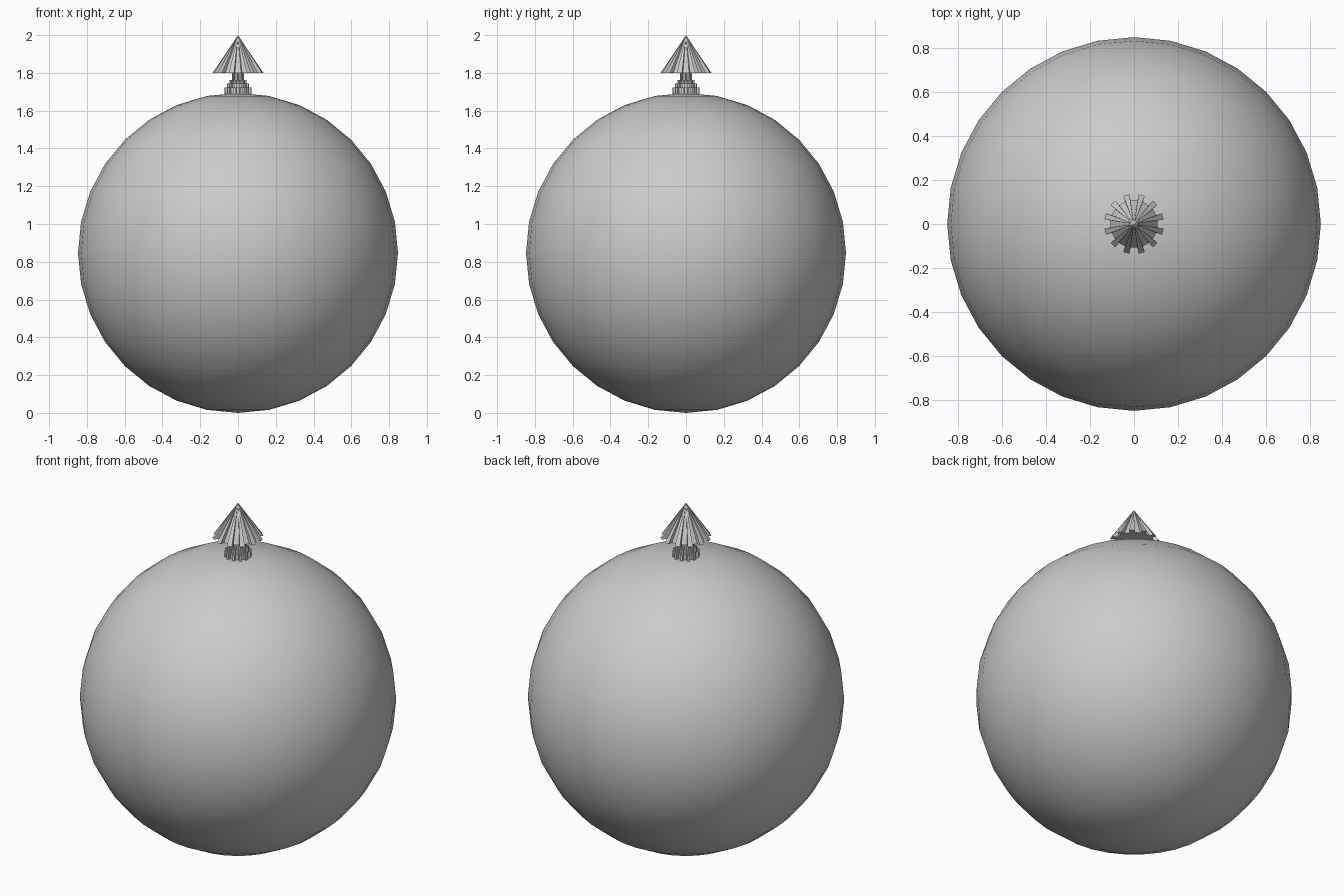
import bpy, bmesh
from math import cos, sin, radians

if "Cube" in bpy.data.objects:
    bpy.data.objects.remove(bpy.data.objects["Cube"])

TEETH = 12


def star_ring(bm, radius, z, depth):
    # One toothed outline: four points per tooth
    verts = []
    for i in range(TEETH):
        mid = 360 / TEETH * (i + 0.5)
        for off, k in ((-6.5, depth), (-6.0, 1), (6.0, 1), (6.5, depth)):
            a = radians(mid + off)
            verts.append(bm.verts.new((radius * k * cos(a), radius * k * sin(a), z)))
    return verts


def fluted(name, r0, z0, r1, z1, depth=0.8):
    # Toothed prism, or a pleated cone when r1 is zero
    bm = bmesh.new()
    low = star_ring(bm, r0, z0, depth)
    n = len(low)
    bm.faces.new(low[::-1])
    if r1 == 0:
        tip = bm.verts.new((0, 0, z1))
        for i in range(n):
            bm.faces.new((low[i], low[(i + 1) % n], tip))
    else:
        high = star_ring(bm, r1, z1, depth)
        bm.faces.new(high)
        for i in range(n):
            j = (i + 1) % n
            bm.faces.new((low[i], low[j], high[j], high[i]))
    mesh = bpy.data.meshes.new(name)
    bm.to_mesh(mesh)
    bm.free()
    obj = bpy.data.objects.new(name, mesh)
    bpy.context.collection.objects.link(obj)
    return obj


# Round body
bpy.ops.mesh.primitive_uv_sphere_add(segments=32, ring_count=16, radius=0.847,
                                     location=(0, 0, 0.847))
bpy.context.object.name = "ball"
bpy.ops.object.shade_smooth()

# Stepped ribbed collar
for i, (r, z0, z1) in enumerate(((0.073, 1.685, 1.722), (0.059, 1.715, 1.743),
                                 (0.045, 1.74, 1.763), (0.032, 1.755, 1.805))):
    fluted(f"collar_step_{i + 1}", r, z0, r, z1)

# Pleated cone cap
fluted("cone_cap", 0.136, 1.80, 0, 2.0)
